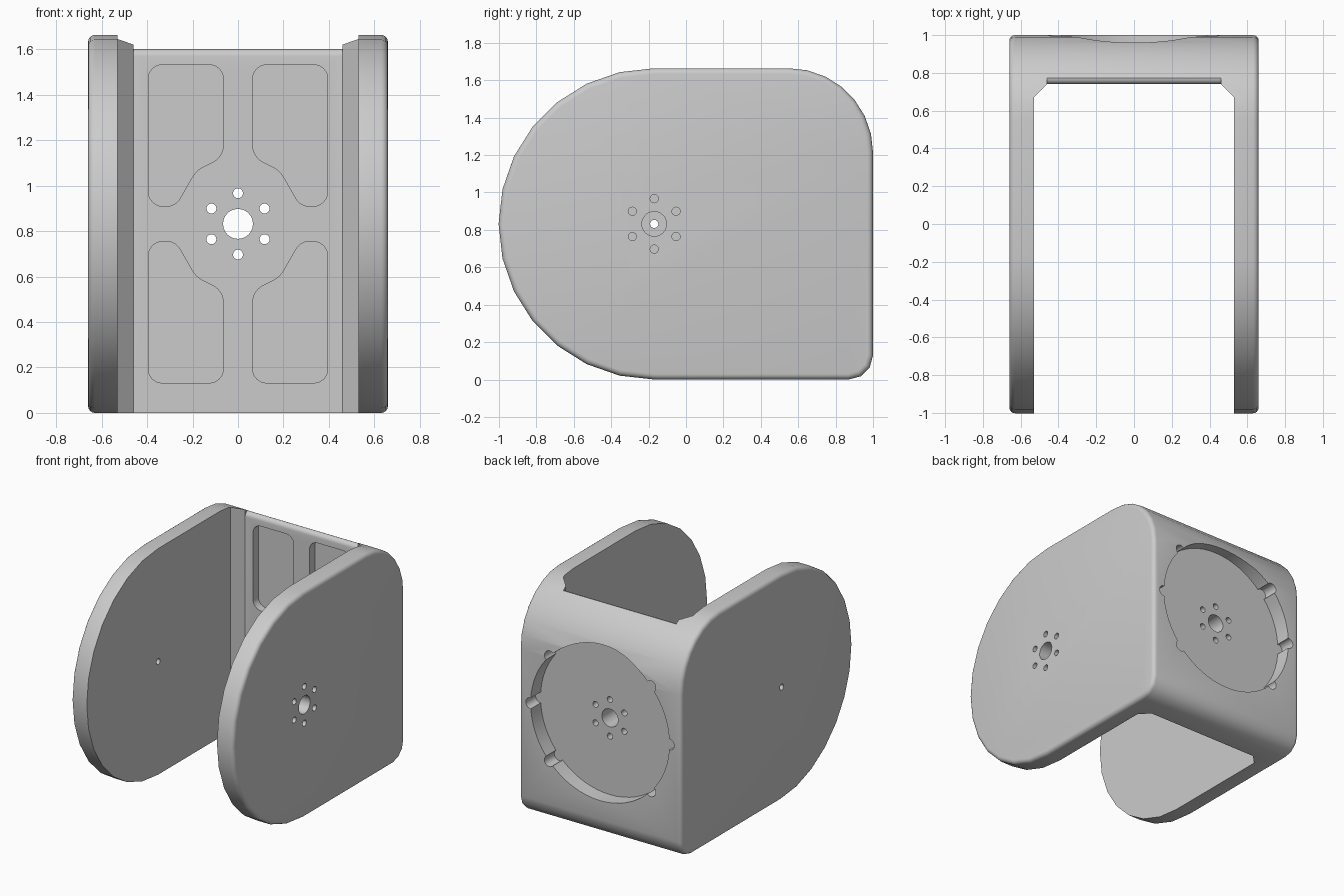
import bpy
import bmesh
from math import sin, cos, tan, radians, pi
from mathutils import Vector

if "Cube" in bpy.data.objects:
    bpy.data.objects.remove(bpy.data.objects["Cube"], do_unlink=True)

MID_Z = 0.832     # height of every hole pattern
PIVOT_Y = -0.17   # centre of the rounded arm ends


def arc(cx, cy, r, start, end, steps):
    angles = [radians(start + (end - start) * i / steps) for i in range(steps + 1)]
    return [(cx + r * cos(a), cy + r * sin(a)) for a in angles]


def circle(cx, cy, r, sides=24):
    return arc(cx, cy, r, 0, 360, sides)[:-1]


def rounded(corners, steps=6):
    """Polygon from (x, y, radius) corners, each one filleted."""
    pts = []
    for i, (x, y, r) in enumerate(corners):
        p = Vector((x, y))
        a = (Vector(corners[i - 1][:2]) - p).normalized()
        b = (Vector(corners[(i + 1) % len(corners)][:2]) - p).normalized()
        half = a.angle(b) / 2
        centre = p + (a + b).normalized() * (r / sin(half))
        start = p + a * (r / tan(half)) - centre
        end = p + b * (r / tan(half)) - centre
        for k in range(steps + 1):
            d = start.lerp(end, k / steps).normalized() * r
            pts.append(tuple(centre + d))
    return pts


def prism(name, points, axis, lo, hi):
    """Closed solid swept from a flat outline along one axis, facing outward."""
    def place(u, v, w):
        return {"x": (w, u, v), "y": (u, w, v), "z": (u, v, w)}[axis]
    bm = bmesh.new()
    near = [bm.verts.new(place(u, v, lo)) for u, v in points]
    far = [bm.verts.new(place(u, v, hi)) for u, v in points]
    bm.faces.new(near[::-1])
    bm.faces.new(far)
    for i in range(len(points)):
        bm.faces.new((near[i - 1], near[i], far[i], far[i - 1]))
    bm.normal_update()
    if bm.calc_volume(signed=True) < 0:
        bmesh.ops.reverse_faces(bm, faces=bm.faces[:])
    mesh = bpy.data.meshes.new(name)
    bm.to_mesh(mesh)
    bm.free()
    obj = bpy.data.objects.new(name, mesh)
    bpy.context.scene.collection.objects.link(obj)
    return obj


# Bracket body: side outline swept across the full width, rims softened
outline = (arc(PIVOT_Y, MID_Z, MID_Z, 270, 90, 14)
           + arc(0.55, 1.214, 0.45, 90, 0, 7)
           + arc(0.87, 0.13, 0.13, 0, -90, 3))
bracket = prism("bracket", outline, "x", -0.66, 0.66)
bevel = bracket.modifiers.new("soft_rim", "BEVEL")
bevel.width = 0.03
bevel.segments = 4
bevel.limit_method = "ANGLE"
bevel.angle_limit = radians(50)

cutters = []


def cut(name, points, axis, lo, hi):
    cutter = prism(name, points, axis, lo, hi)
    cutter.hide_render = True
    mod = bracket.modifiers.new(name, "BOOLEAN")
    mod.operation = "DIFFERENCE"
    mod.solver = "EXACT"
    mod.object = cutter
    cutters.append(cutter)


def bolt_pattern(name, u, axis, lo, hi):
    cut(name + "_centre", circle(u, MID_Z, 0.066), axis, lo, hi)
    for i in range(6):
        a = pi / 2 + i * pi / 3
        cut(name + "_bolt", circle(u + 0.135 * cos(a), MID_Z + 0.135 * sin(a), 0.022, 16),
            axis, lo, hi)


# Gap between the arms, with chamfered inner corners
half_gap = [(0.53, -1.2), (0.53, 0.67), (0.46, 0.74)]
cut("arm_gap", half_gap + [(-x, y) for x, y in reversed(half_gap)], "z", -0.2, 2)

# Rounded top inner edge of the back plate
cut("top_round", arc(0.772, 1.57, 0.032, 180, 90, 5) + [(0.772, 1.8), (0.7, 1.8), (0.7, 1.57)],
    "x", -0.46, 0.46)

# Round recess in the back with six rim notches
RECESS_Y = 0.885
cut("recess", circle(0, MID_Z, 0.565, 64), "y", RECESS_Y, 1.2)
for deg in (0, 43, 137, 180, 223, 317):
    a = radians(deg)
    cut("rim_notch", circle(0.565 * cos(a), MID_Z + 0.565 * sin(a), 0.04, 20),
        "y", RECESS_Y, 1.2)

# Four shallow pockets on the inside of the back plate
pocket = rounded([(0.065, 0.70, 0.06), (0.395, 0.70, 0.06), (0.395, 0.077, 0.065),
                  (0.275, 0.077, 0.07), (0.185, 0.235, 0.12), (0.065, 0.295, 0.08)])
for sx in (1, -1):
    for sz in (1, -1):
        cut("pocket", [(sx * x, MID_Z + sz * z) for x, z in pocket], "y", 0.6, 0.80)

# Mounting holes: back plate, one arm, and a pin hole in the other arm
bolt_pattern("back_holes", 0, "y", 0.6, 1.2)
bolt_pattern("arm_holes", PIVOT_Y, "x", 0.4, 0.8)
cut("pin_hole", circle(PIVOT_Y, MID_Z, 0.022, 16), "x", -0.8, -0.4)

# Bake the cuts, then drop the cutters
bpy.context.view_layer.update()
graph = bpy.context.evaluated_depsgraph_get()
baked = bpy.data.meshes.new_from_object(bracket.evaluated_get(graph))
bracket.modifiers.clear()
bracket.data = baked
for cutter in cutters:
    bpy.data.objects.remove(cutter, do_unlink=True)

# Single grey finish
grey = bpy.data.materials.new("plain_grey")
grey.use_nodes = True
colour = (0.6, 0.6, 0.6, 1)
grey.diffuse_color = colour
grey.node_tree.nodes["Principled BSDF"].inputs["Base Color"].default_value = colour
baked.materials.clear()
baked.materials.append(grey)

bpy.ops.object.select_all(action="DESELECT")
bracket.select_set(True)
bpy.context.view_layer.objects.active = bracket
bpy.ops.object.shade_smooth_by_angle(angle=radians(35))
